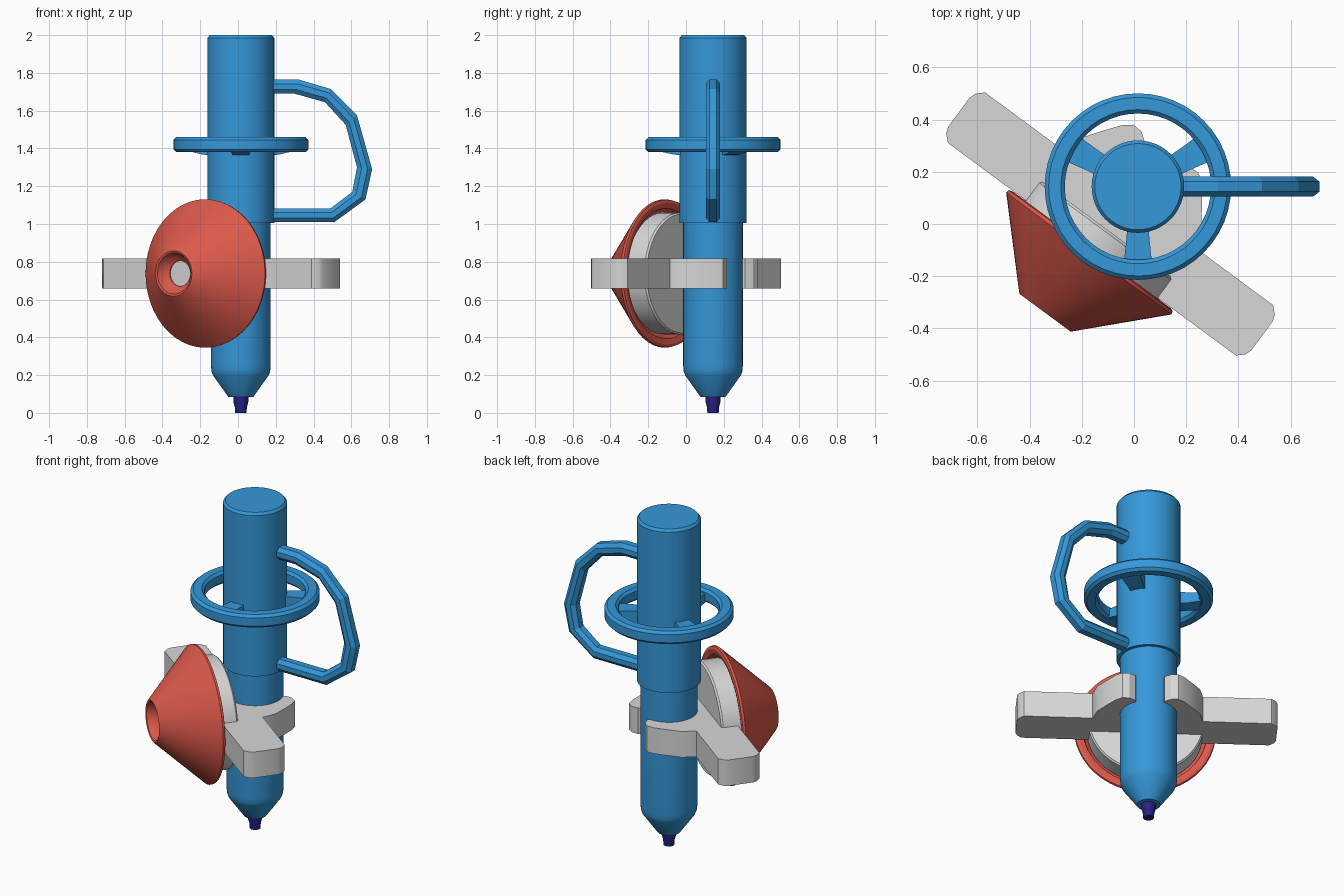
import bpy, bmesh, math
from mathutils import Matrix, Vector

if "Cube" in bpy.data.objects:
    bpy.data.objects.remove(bpy.data.objects["Cube"])


def material(name, rgb):
    m = bpy.data.materials.new(name)
    m.diffuse_color = (*rgb, 1)
    m.use_nodes = True
    m.node_tree.nodes["Principled BSDF"].inputs["Base Color"].default_value = m.diffuse_color
    return m


BLUE = material("blue", (0.036, 0.315, 0.70))
RED = material("red", (0.72, 0.10, 0.07))
GRAY = material("light gray", (0.68, 0.68, 0.68))
NAVY = material("navy", (0.02, 0.015, 0.24))

PEN = Matrix.Translation((0.015, 0.143, 0))
# Bracket frame: x along the bar, y towards the pen
U, V = Vector((0.8045, -0.594, 0)), Vector((0.594, 0.8045, 0))
BRACKET = Matrix.Translation((-0.09, 0, 0.738)) @ Matrix((U, V, (0, 0, 1))).transposed().to_4x4()
# Lathe axis pointing away from the pen
HORN = BRACKET @ Matrix.Rotation(math.pi / 2, 4, 'X')


def finish(name, bm, mat, matrix, angle=30):
    bmesh.ops.recalc_face_normals(bm, faces=bm.faces)
    bm.transform(matrix)
    me = bpy.data.meshes.new(name)
    bm.to_mesh(me)
    bm.free()
    me.materials.append(mat)
    ob = bpy.data.objects.new(name, me)
    bpy.context.collection.objects.link(ob)
    bpy.ops.object.select_all(action='DESELECT')
    ob.select_set(True)
    bpy.context.view_layer.objects.active = ob
    bpy.ops.object.shade_smooth_by_angle(angle=math.radians(angle))
    return ob


def loft(name, rings, mat, matrix, closed=False, angle=30):
    """Bridge rings of points; cap the ends, or join last to first."""
    bm = bmesh.new()
    vs = [[bm.verts.new(p) for p in r] for r in rings]
    n = len(vs[0])
    pairs = list(zip(vs, vs[1:])) + ([(vs[-1], vs[0])] if closed else [])
    for a, b in pairs:
        for i in range(n):
            j = (i + 1) % n
            bm.faces.new((a[i], a[j], b[j], b[i]))
    if not closed:
        bm.faces.new(vs[0])
        bm.faces.new(vs[-1])
    return finish(name, bm, mat, matrix, angle)


def lathe(name, profile, mat, matrix, closed=False, sides=48, angle=30):
    rings = [[(r * math.cos(2 * math.pi * i / sides), r * math.sin(2 * math.pi * i / sides), h)
              for i in range(sides)] for r, h in profile]
    return loft(name, rings, mat, matrix, closed, angle)


# Pen body and tip
lathe("upper_barrel", [(0.177, 1.005), (0.177, 1.985), (0.165, 2.0)], BLUE, PEN)
lathe("lower_barrel", [(0.065, 0.083), (0.148, 0.2), (0.155, 0.22), (0.158, 0.25), (0.158, 1.02)], BLUE, PEN)
lathe("pen_tip", [(0.03, 0), (0.032, 0.03), (0.04, 0.06), (0.04, 0.09)], NAVY, PEN, sides=20)

# Ring with three spokes
lathe("hand_ring", [(0.28, 1.395), (0.295, 1.38), (0.342, 1.38), (0.357, 1.395),
                    (0.357, 1.445), (0.342, 1.46), (0.295, 1.46), (0.28, 1.445)], BLUE, PEN, closed=True)
for k in range(3):
    spoke = [[(r, -w, lo), (r, w, lo), (r, w, 1.435), (r, -w, 1.435)]
             for r, w, lo in ((0.15, 0.04, 1.362), (0.21, 0.045, 1.368), (0.31, 0.056, 1.39))]
    loft(f"spoke_{k + 1}", spoke, BLUE, PEN @ Matrix.Rotation(math.radians(30 + 120 * k), 4, 'Z'))

# Faceted side handle: an octagonal section between outer and inner outlines
outer = [(0.12, 1.765), (0.305, 1.765), (0.475, 1.715), (0.615, 1.575), (0.695, 1.29), (0.66, 1.13), (0.495, 1.01), (0.12, 1.01)]
inner = [(0.12, 1.69), (0.285, 1.69), (0.445, 1.645), (0.555, 1.525), (0.615, 1.30), (0.59, 1.17), (0.475, 1.083), (0.12, 1.083)]
section = [(0, 0.5), (0.3, 1), (0.7, 1), (1, 0.5), (1, -0.5), (0.7, -1), (0.3, -1), (0, -0.5)]
handle = [[(a[0] + (b[0] - a[0]) * t, 0.038 * s, a[1] + (b[1] - a[1]) * t) for t, s in section]
          for a, b in zip(outer, inner)]
loft("side_handle", handle, BLUE, PEN, angle=5)


def prism(name, outline, mat, matrix, half):
    return loft(name, [[(x, y, z) for x, y in outline] for z in (-half, half)], mat, matrix)


# Cross bar with chamfered ends
quarter = [(0.721, 0.07), (0.712, 0.095), (0.685, 0.12)]
bar = quarter + [(-x, y) for x, y in reversed(quarter)]
bar += [(-x, -y) for x, y in bar]
prism("cross_bar", bar, GRAY, BRACKET, 0.079)

# Two curved jaws gripping the pen (local pen axis at y = 0.179)
for name, s in (("left_jaw", -1), ("right_jaw", 1)):
    jaw = [(0.10, 0.03), (0.31, 0.03), (0.305, 0.12), (0.285, 0.2), (0.24, 0.264), (0.19, 0.33),
           (0.155, 0.358), (0.115, 0.355), (0.08, 0.33)]
    jaw += [(0.157 * math.sin(math.radians(a)), 0.179 + 0.157 * math.cos(math.radians(a)))
            for a in range(30, 141, 10)]
    prism(name, [(s * x, y) for x, y in jaw], GRAY, BRACKET, 0.079)

# Red horn shell with funnel mouth, and its gray core
lathe("horn_shell", [(0.375, 0.122), (0.39, 0.127), (0.393, 0.14), (0.126, 0.418), (0.12, 0.422), (0.11, 0.418),
                     (0.095, 0.385), (0.068, 0.365), (0.068, 0.35), (0.10, 0.345), (0.335, 0.16), (0.345, 0.13)],
      RED, HORN, closed=True)
lathe("horn_core", [(0.315, 0.025), (0.323, 0.035), (0.323, 0.15), (0.31, 0.165), (0.075, 0.358)], GRAY, HORN)
